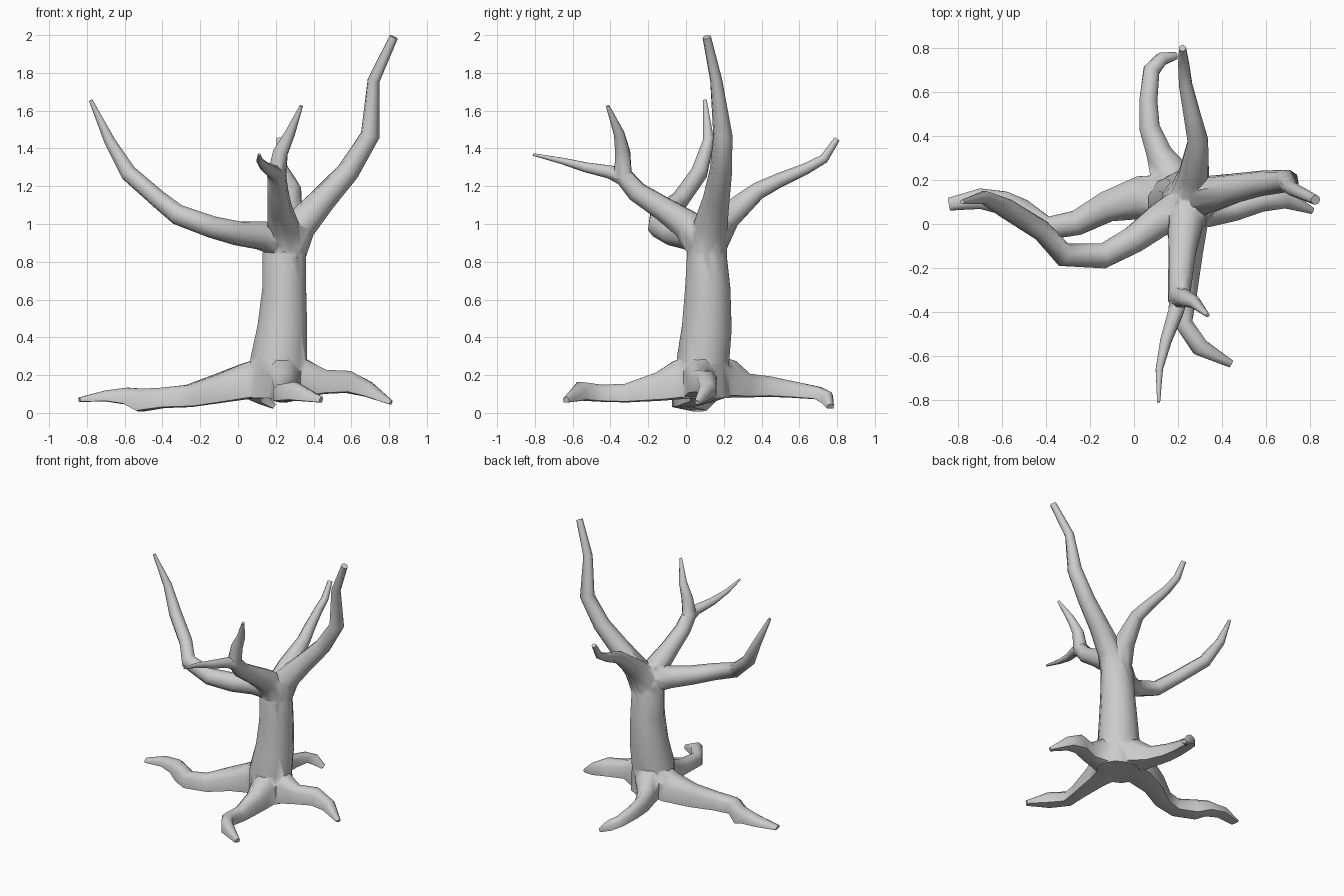
import bpy, bmesh, math
from mathutils import Vector


def limb(name, pts, sides=8, root=False):
    """Closed tube through (x, y, z, half width, half height); a root gets a flat underside."""
    bm = bmesh.new()
    ps = [Vector(p[:3]) for p in pts]
    rings, side = [], None
    for i, p in enumerate(ps):
        a = (p - ps[i - 1]).normalized() if i else Vector()
        b = (ps[i + 1] - p).normalized() if i < len(ps) - 1 else Vector()
        t = (a + b).normalized()
        if side is None or root:
            side = t.cross(Vector((0, 0, 1)))
            if side.length < 0.3:
                side = Vector((1, 0, 0))
        side = (side - t * side.dot(t)).normalized()
        up = side.cross(t)
        w, h = pts[i][3], pts[i][4] if len(pts[i]) > 4 else pts[i][3]
        ring = []
        for k in range(sides):
            ang = 2 * math.pi * (k + 0.5) / sides
            s = math.sin(ang)
            if root and s < 0:
                s = -0.85 if s > -0.5 else -0.95
            ring.append(bm.verts.new(p + side * (w * 1.05 * math.cos(ang)) + up * (h * 1.05 * s)))
        rings.append(ring)
    for r, q in zip(rings, rings[1:]):
        for k in range(sides):
            j = (k + 1) % sides
            bm.faces.new((r[k], r[j], q[j], q[k]))
    bm.faces.new(rings[0][::-1])
    bm.faces.new(rings[-1])
    bmesh.ops.recalc_face_normals(bm, faces=bm.faces)
    me = bpy.data.meshes.new(name)
    bm.to_mesh(me)
    bm.free()
    ob = bpy.data.objects.new(name, me)
    bpy.context.collection.objects.link(ob)
    return ob


# Trunk, flared at the foot
tree = limb("tree", [(.215, .09, .08, .155, .14), (.215, .09, .28, .147, .137),
                     (.235, .11, .45, .13, .13), (.245, .115, .66, .114, .118),
                     (.245, .11, .84, .114, .103), (.25, .11, .95, .09, .085),
                     (.25, .11, 1.02, .05, .05)], 12)

# Branches
branches = {
    "left_branch": [(.24, .09, .91, .09), (.12, .02, .94, .076), (0, -.07, .95, .064),
                    (-.14, -.145, .985, .057), (-.32, -.14, 1.05, .052), (-.42, -.03, 1.13, .046),
                    (-.58, .07, 1.27, .044), (-.68, .12, 1.44, .030), (-.78, .10, 1.655, .010)],
    "right_branch": [(.25, .11, .84, .105), (.325, .13, .99, .086), (.45, .16, 1.13, .068),
                     (.585, .185, 1.28, .057), (.70, .195, 1.47, .049),
                     (.718, .16, 1.76, .031), (.825, .11, 1.99, .022)],
    "front_branch": [(.25, .11, .88, .105), (.235, 0, 1.0, .08), (.22, -.12, 1.08, .064),
                     (.21, -.26, 1.17, .055), (.205, -.335, 1.26, .050),
                     (.225, -.335, 1.38, .040), (.275, -.355, 1.48, .028), (.335, -.415, 1.625, .009)],
    "front_fork": [(.21, -.30, 1.23, .045), (.19, -.40, 1.275, .036), (.145, -.53, 1.30, .027),
                   (.115, -.66, 1.335, .017), (.112, -.81, 1.368, .007)],
    "back_branch": [(.25, .11, .88, .10), (.27, .22, 1.04, .07), (.29, .38, 1.175, .046),
                    (.265, .49, 1.23, .038), (.235, .63, 1.29, .030),
                    (.225, .73, 1.345, .025), (.22, .80, 1.45, .016)],
}

# Roots, flat underneath
roots = {
    "left_root": [(.20, .11, .20, .12, .12), (.03, .12, .165, .10, .095), (-.12, .08, .125, .072, .075),
                  (-.26, .005, .09, .058, .06), (-.40, -.02, .08, .056, .055),
                  (-.51, .06, .068, .056, .062), (-.59, .095, .09, .055, .045),
                  (-.70, .115, .09, .048, .03), (-.84, .09, .07, .03, .012)],
    "right_root": [(.24, .09, .20, .12, .12), (.35, .07, .18, .085, .105), (.46, .065, .165, .052, .065),
                   (.58, .11, .165, .055, .06), (.69, .115, .125, .045, .042), (.81, .06, .055, .015, .012)],
    "front_root": [(.235, .10, .20, .12, .12), (.24, -.04, .175, .09, .105), (.245, -.14, .14, .068, .078),
                   (.24, -.32, .105, .047, .05), (.225, -.45, .105, .042, .046),
                   (.30, -.56, .115, .042, .05), (.44, -.635, .07, .018, .016)],
    "back_root": [(.21, .10, .20, .12, .12), (.16, .23, .18, .09, .10), (.115, .32, .145, .06, .065),
                  (.07, .44, .14, .048, .055), (.065, .56, .125, .042, .045),
                  (.08, .70, .105, .038, .034), (.125, .75, .08, .03, .035), (.19, .765, .035, .018, .014)],
}

# Weld every limb onto the trunk
parts = [limb(n, p) for n, p in branches.items()] + [limb(n, p, root=True) for n, p in roots.items()]
bpy.context.view_layer.objects.active = tree
for part in parts:
    mod = tree.modifiers.new("weld", 'BOOLEAN')
    mod.operation, mod.solver, mod.object = 'UNION', 'EXACT', part
    bpy.ops.object.modifier_apply(modifier=mod.name)
    bpy.data.objects.remove(part)

bpy.ops.object.select_all(action='DESELECT')
tree.select_set(True)
bpy.ops.object.shade_smooth_by_angle(angle=math.radians(62))
